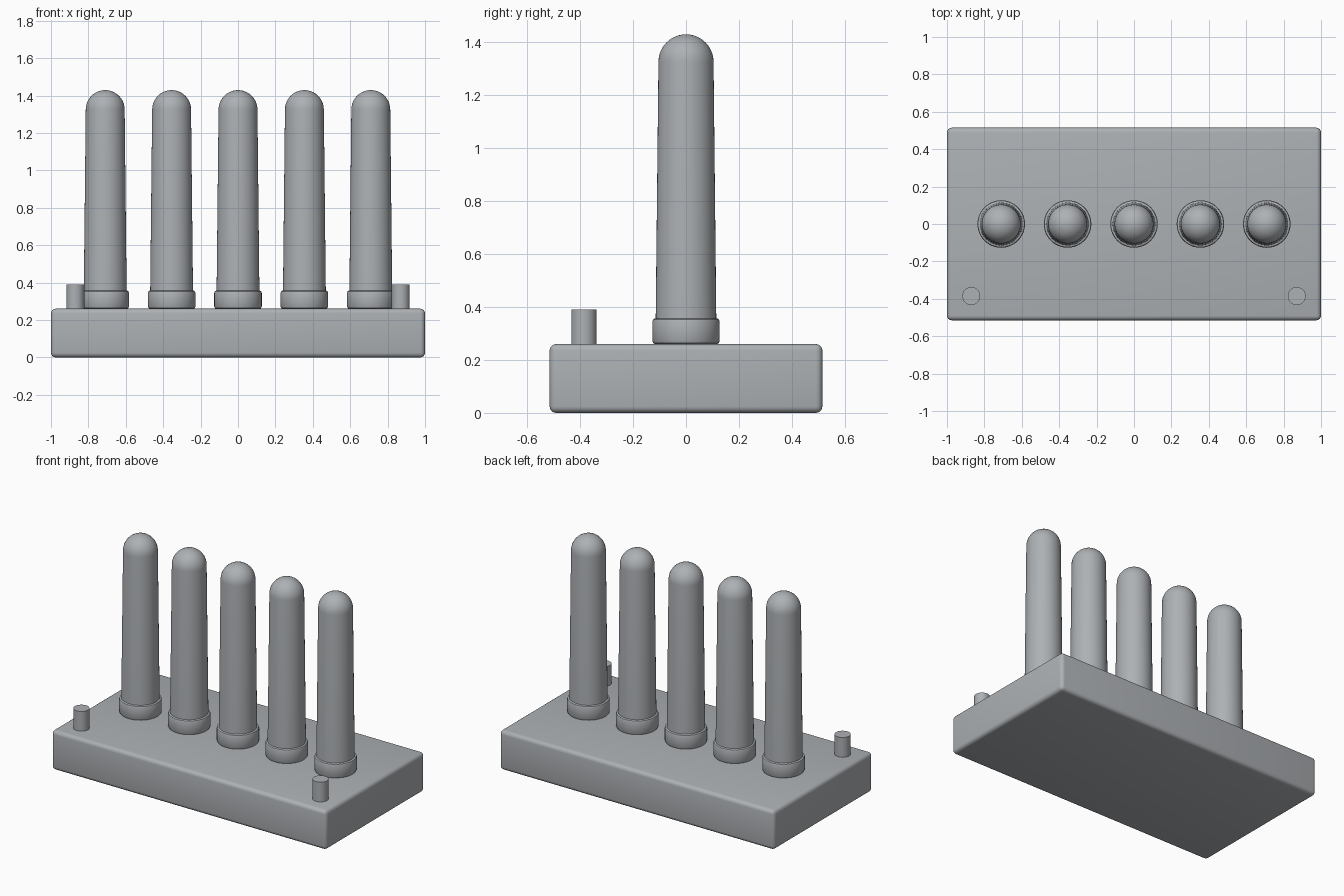
import bpy, math

cube = bpy.data.objects.get("Cube")
if cube:
    bpy.data.objects.remove(cube, do_unlink=True)

grey = bpy.data.materials.new("satin grey")
grey.use_nodes = True
color = (0.42, 0.44, 0.46, 1)
grey.diffuse_color = color
grey.node_tree.nodes["Principled BSDF"].inputs["Base Color"].default_value = color


def finish(obj, name, angle=35):
    obj.name = name
    obj.data.materials.append(grey)
    bpy.ops.object.shade_smooth_by_angle(angle=math.radians(angle))
    return obj


def lathe(name, profile, x, y, sides=48):
    """Revolve (radius, height) points around a vertical axis."""
    verts, faces, rings = [], [], []
    for r, z in profile:
        start = len(verts)
        count = sides if r > 0 else 1
        for i in range(count):
            a = math.tau * i / sides
            verts.append((r * math.cos(a), r * math.sin(a), z))
        rings.append([start + i % count for i in range(sides)])
    for low, high in zip(rings, rings[1:]):
        for i in range(sides):
            j = (i + 1) % sides
            quad = [low[i], low[j], high[j], high[i]]
            faces.append(list(dict.fromkeys(quad)))
    mesh = bpy.data.meshes.new(name)
    mesh.from_pydata(verts, [], faces)
    obj = bpy.data.objects.new(name, mesh)
    bpy.context.collection.objects.link(obj)
    obj.location = (x, y, 0)
    bpy.ops.object.select_all(action="DESELECT")
    obj.select_set(True)
    bpy.context.view_layer.objects.active = obj
    return finish(obj, name)


# Rounded base block
bpy.ops.mesh.primitive_cube_add(size=1, location=(0, 0, 0.13))
base = bpy.context.object
base.scale = (2, 1.03, 0.26)
bpy.ops.object.transform_apply(location=False, rotation=False, scale=True)
bevel = base.modifiers.new("rounded edges", "BEVEL")
bevel.width = 0.025
bevel.segments = 4
bpy.ops.object.modifier_apply(modifier=bevel.name)
finish(base, "base_block")

# Collar and tapered round-tipped post profiles
collar = [(0, 0.26), (0.117, 0.26), (0.123, 0.263), (0.127, 0.271),
          (0.127, 0.345), (0.124, 0.353), (0.117, 0.357), (0, 0.357)]
tip_radius, tip_start = 0.104, 1.325
dome = [(tip_radius * math.cos(a), tip_start + tip_radius * math.sin(a))
        for a in (math.pi / 2 * i / 10 for i in range(10))]
post = [(0, 0.30), (0.115, 0.30)] + dome + [(0, tip_start + tip_radius)]

for i in range(5):
    x = (i - 2) * 0.355
    lathe(f"collar_{i + 1}", collar, x, 0)
    lathe(f"post_{i + 1}", post, x, 0)

# Small locating pegs at the front corners
peg = [(0, 0.25), (0.048, 0.25), (0.048, 0.39), (0, 0.39)]
for side, x in (("left", 0.87), ("right", -0.87)):
    lathe(f"peg_{side}", peg, x, -0.385, 32)
